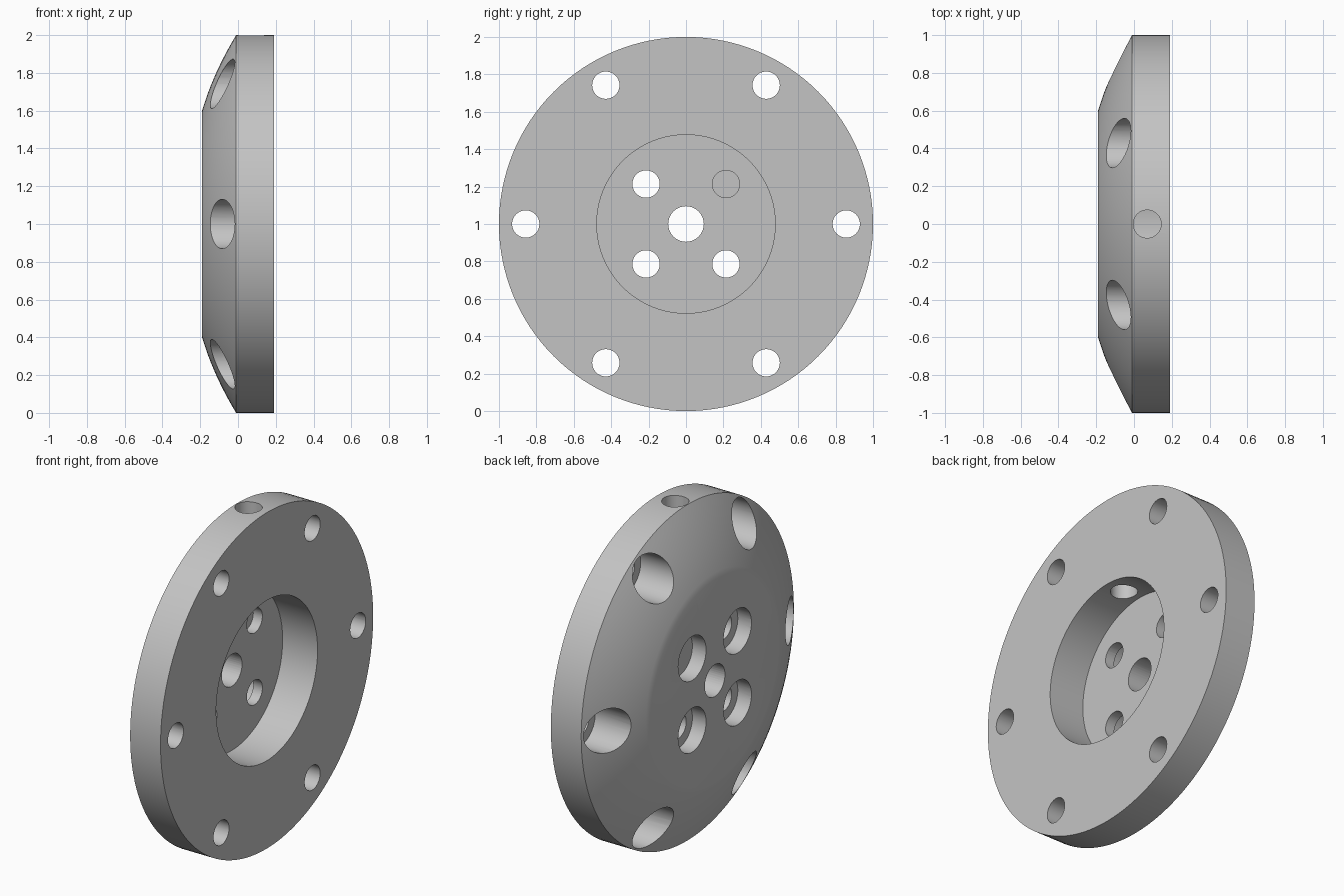
import bpy, bmesh, math
from mathutils import Matrix

old = bpy.data.objects.get("Cube")
if old:
    bpy.data.objects.remove(old, do_unlink=True)

metal = bpy.data.materials.new("plain_grey")
metal.use_nodes = True
grey = (0.55, 0.55, 0.55, 1)
metal.diffuse_color = grey
metal.node_tree.nodes["Principled BSDF"].inputs["Base Color"].default_value = grey

CZ = 1.0           # height of the disc axis
BACK, RIM, FACE = -0.19, -0.01, 0.19
RECESS = -0.04     # floor of the central recess


def finish(name, bm):
    bmesh.ops.recalc_face_normals(bm, faces=bm.faces)
    mesh = bpy.data.meshes.new(name)
    bm.to_mesh(mesh)
    bm.free()
    mesh.materials.append(metal)
    obj = bpy.data.objects.new(name, mesh)
    bpy.context.collection.objects.link(obj)
    return obj


def lathe(name, profile, steps=128):
    """Spin (x, radius) points round the x axis."""
    bm = bmesh.new()
    verts = [bm.verts.new((x, 0, r)) for x, r in profile]
    edges = [bm.edges.new(p) for p in zip(verts, verts[1:])]
    bmesh.ops.spin(bm, geom=verts + edges, cent=(0, 0, 0), axis=(1, 0, 0),
                   angle=math.tau, steps=steps, use_duplicate=False)
    bmesh.ops.remove_doubles(bm, verts=bm.verts, dist=1e-5)
    bmesh.ops.translate(bm, verts=bm.verts, vec=(0, 0, CZ))
    return finish(name, bm)


def drill(bm, x0, x1, radius, y=0, z=0):
    """Add a cylinder along x to a cutter mesh."""
    place = Matrix.Translation(((x0 + x1) / 2, y, CZ + z)) @ Matrix.Rotation(math.pi / 2, 4, 'Y')
    bmesh.ops.create_cone(bm, cap_ends=True, segments=48, radius1=radius,
                          radius2=radius, depth=x1 - x0, matrix=place)


def cut(obj, name, bm):
    cutter = finish(name, bm)
    mod = obj.modifiers.new(name, 'BOOLEAN')
    mod.operation, mod.solver, mod.object = 'DIFFERENCE', 'EXACT', cutter
    bpy.context.view_layer.objects.active = obj
    bpy.ops.object.modifier_apply(modifier=name)
    bpy.data.objects.remove(cutter, do_unlink=True)


# Disc: flat front with round recess, gently domed back
dome = []
for i in range(13):
    t = i / 12
    dome.append((BACK + (RIM - BACK) * t - 0.062 * t * (1 - t), 0.6 + 0.4 * t))
profile = [(BACK, 0)] + dome + [(FACE, 1), (FACE, 0.477), (RECESS, 0.477), (RECESS, 0)]
flange = lathe("flange_disc", profile)

# Through holes: centre, inner ring of four, outer ring of six
inner = [(0.302, math.radians(45 + 90 * i)) for i in range(4)]
outer = [(0.857, math.radians(60 * i)) for i in range(6)]
bm = bmesh.new()
drill(bm, -0.4, 0.4, 0.095)
for r, a in inner + outer:
    drill(bm, -0.4, 0.4, 0.073, r * math.cos(a), r * math.sin(a))
cut(flange, "bolt_holes", bm)

# Wide counterbores sunk from the domed back
bm = bmesh.new()
for ring, floor in ((inner, -0.1), (outer, 0.09)):
    for r, a in ring:
        drill(bm, -0.4, floor, 0.131, r * math.cos(a), r * math.sin(a))
cut(flange, "counterbores", bm)

# Radial port from the top of the rim into the recess
bm = bmesh.new()
bmesh.ops.create_cone(bm, cap_ends=True, segments=48, radius1=0.074, radius2=0.074,
                      depth=0.9, matrix=Matrix.Translation((0.07, 0, CZ + 0.75)))
cut(flange, "radial_port", bm)

bpy.ops.object.select_all(action='DESELECT')
flange.select_set(True)
bpy.context.view_layer.objects.active = flange
bpy.ops.object.shade_smooth_by_angle(angle=math.radians(25))
